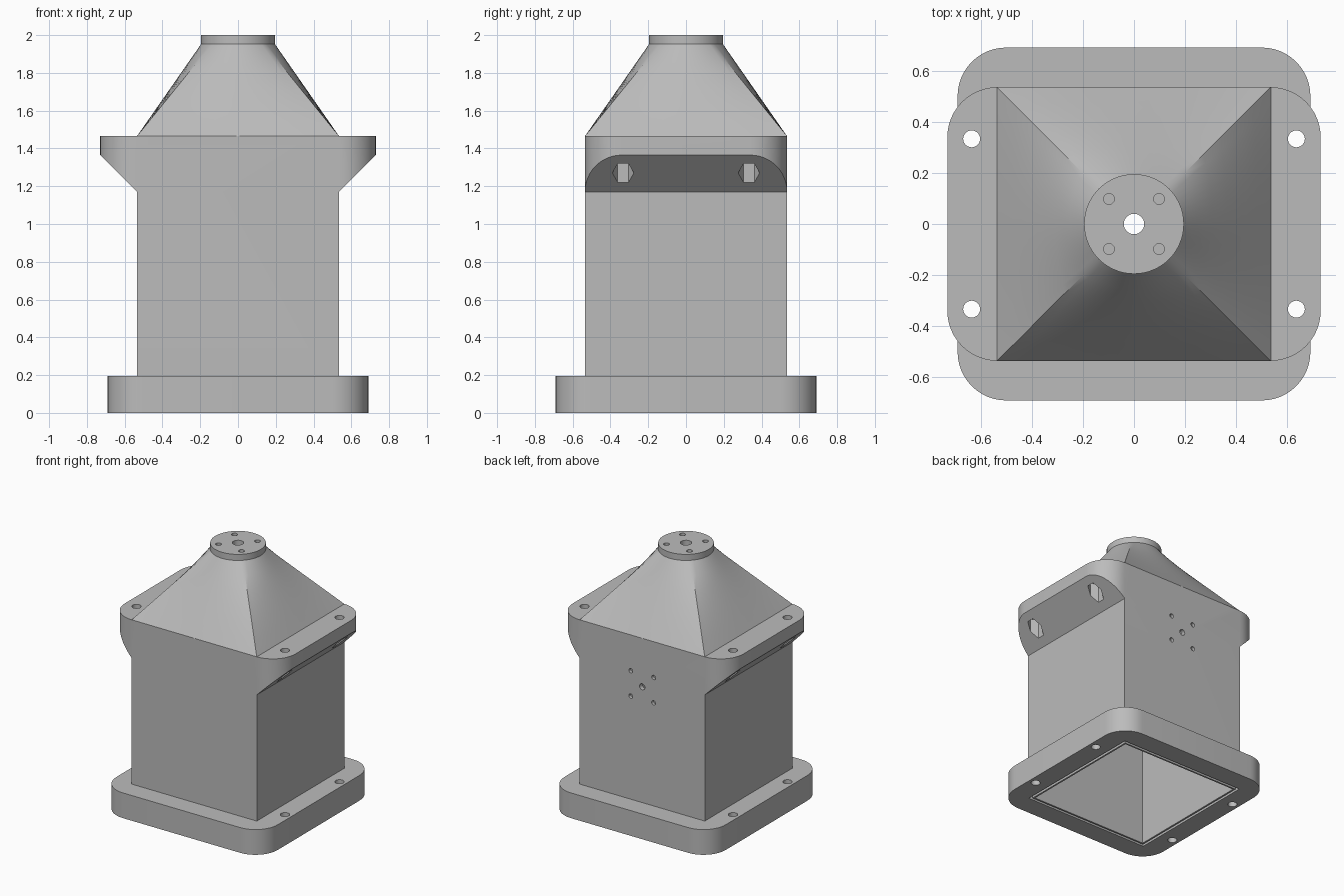
import bpy, bmesh, math
from mathutils import Matrix

if "Cube" in bpy.data.objects:
    bpy.data.objects.remove(bpy.data.objects["Cube"])

grey = bpy.data.materials.new("plain grey")
grey.diffuse_color = (0.5, 0.5, 0.5, 1)
grey.use_nodes = True
grey.node_tree.nodes["Principled BSDF"].inputs["Base Color"].default_value = grey.diffuse_color


def make(name, bm):
    bmesh.ops.recalc_face_normals(bm, faces=bm.faces)
    me = bpy.data.meshes.new(name)
    bm.to_mesh(me)
    bm.free()
    ob = bpy.data.objects.new(name, me)
    bpy.context.collection.objects.link(ob)
    me.materials.append(grey)
    return ob


def stack(name, rings):
    """Closed solid skinned through rings with equal point counts."""
    bm = bmesh.new()
    loops = [[bm.verts.new(p) for p in r] for r in rings]
    n = len(loops[0])
    for a, b in zip(loops, loops[1:]):
        for i in range(n):
            j = (i + 1) % n
            bm.faces.new((a[i], a[j], b[j], b[i]))
    bm.faces.new(loops[0])
    bm.faces.new(loops[-1])
    return make(name, bm)


def slab(name, pts, z0, z1):
    return stack(name, [[(x, y, z) for x, y in pts] for z in (z0, z1)])


def square(h):
    return [(-h, -h), (h, -h), (h, h), (-h, h)]


def rounded(hx, hy, r, n=12):
    pts = []
    for k, (sx, sy) in enumerate([(1, 1), (-1, 1), (-1, -1), (1, -1)]):
        for i in range(n + 1):
            a = (k + i / n) * math.pi / 2
            pts.append((sx * (hx - r) + r * math.cos(a), sy * (hy - r) + r * math.sin(a)))
    return pts


def disc(x, y, r, n=32):
    return [(x + r * math.cos(2 * math.pi * (i + .5) / n),
             y + r * math.sin(2 * math.pi * (i + .5) / n)) for i in range(n)]


def blend_ring(h, r, t, z, n=16):
    """Square of half-size h (t=0) morphing into a circle of radius r (t=1)."""
    pts = []
    for k in range(4):
        for i in range(n):
            s, a = 2 * i / n - 1, (k - .5 + i / n) * math.pi / 2
            c, d = round(math.cos(k * math.pi / 2)), round(math.sin(k * math.pi / 2))
            sx, sy = h * (c - s * d), h * (d + s * c)
            pts.append((sx + t * (r * math.cos(a) - sx), sy + t * (r * math.sin(a) - sy), z))
    return pts


def taper(h, r, z0, z1, rows=6):
    return [blend_ring(h, r, i / rows, z0 + (z1 - z0) * i / rows) for i in range(rows + 1)]


def combine(target, other, op):
    m = target.modifiers.new("bool", 'BOOLEAN')
    m.operation, m.solver, m.object = op, 'EXACT', other
    bpy.context.view_layer.objects.active = target
    bpy.ops.object.modifier_apply(modifier=m.name)
    bpy.data.objects.remove(other)


B = 0.535      # body half width
# Body with side ears: front profile pushed through, corners rounded from above
half = [(B, .05), (B, 1.17), (.73, 1.365), (.73, 1.465)]
profile = half + [(-x, z) for x, z in reversed(half)]
housing = stack("housing", [[(x, y, z) for x, z in profile] for y in (-.6, .6)])
combine(housing, slab("ear_outline", rounded(.73, B, .195), 0, 1.6), 'INTERSECT')

# Base flange
combine(housing, slab("base_flange", rounded(.69, .69, .19), 0, .195), 'UNION')

# Square-to-round hood with collar
hood = stack("hood", taper(B, .195, 1.465, 1.953) + [blend_ring(B, .195, 1, 2.0)])
combine(housing, hood, 'UNION')

# Hollow interior
cavity = stack("cavity", [blend_ring(.5, .15, 0, -.1)] + taper(.5, .15, 1.45, 1.9))
combine(housing, cavity, 'DIFFERENCE')

# Seal groove under the flange
groove = slab("groove", square(.532), -.1, .03)
combine(groove, slab("groove_core", square(.513), -.2, .2), 'DIFFERENCE')
combine(housing, groove, 'DIFFERENCE')

# Bolt holes through ears and flange, with hexagonal nut pockets
for sx in (-1, 1):
    for sy in (-1, 1):
        x, y = sx * .635, sy * .333
        combine(housing, slab("bolt_hole", disc(x, y, .033), -.1, 1.6), 'DIFFERENCE')
        hexagon = [(x + .057 * math.sin(i * math.pi / 3), y + .057 * math.cos(i * math.pi / 3))
                   for i in range(6)]
        combine(housing, slab("nut_pocket", hexagon, 1.0, 1.37), 'DIFFERENCE')

# Hole pattern in the collar and in the back wall
back = Matrix.Translation((0, 0, 1.09)) @ Matrix.Rotation(-math.pi / 2, 4, 'X')
spots = [(sx * .098, sy * .098) for sx in (-1, 1) for sy in (-1, 1)]
holes = [(disc(0, 0, .04), 1.8, 2.1, None), (disc(0, 0, .023), .45, .6, back)]
holes += [(disc(x, y, .021), 1.94, 2.1, None) for x, y in spots]
holes += [(disc(x, y, .017), .51, .6, back) for x, y in spots]
for pts, z0, z1, mat in holes:
    cutter = slab("pattern_hole", pts, z0, z1)
    if mat:
        cutter.data.transform(mat)
    combine(housing, cutter, 'DIFFERENCE')

# Smooth curves, crisp edges
bpy.ops.object.select_all(action='DESELECT')
housing.select_set(True)
bpy.context.view_layer.objects.active = housing
bpy.ops.object.shade_smooth_by_angle(angle=math.radians(30))
